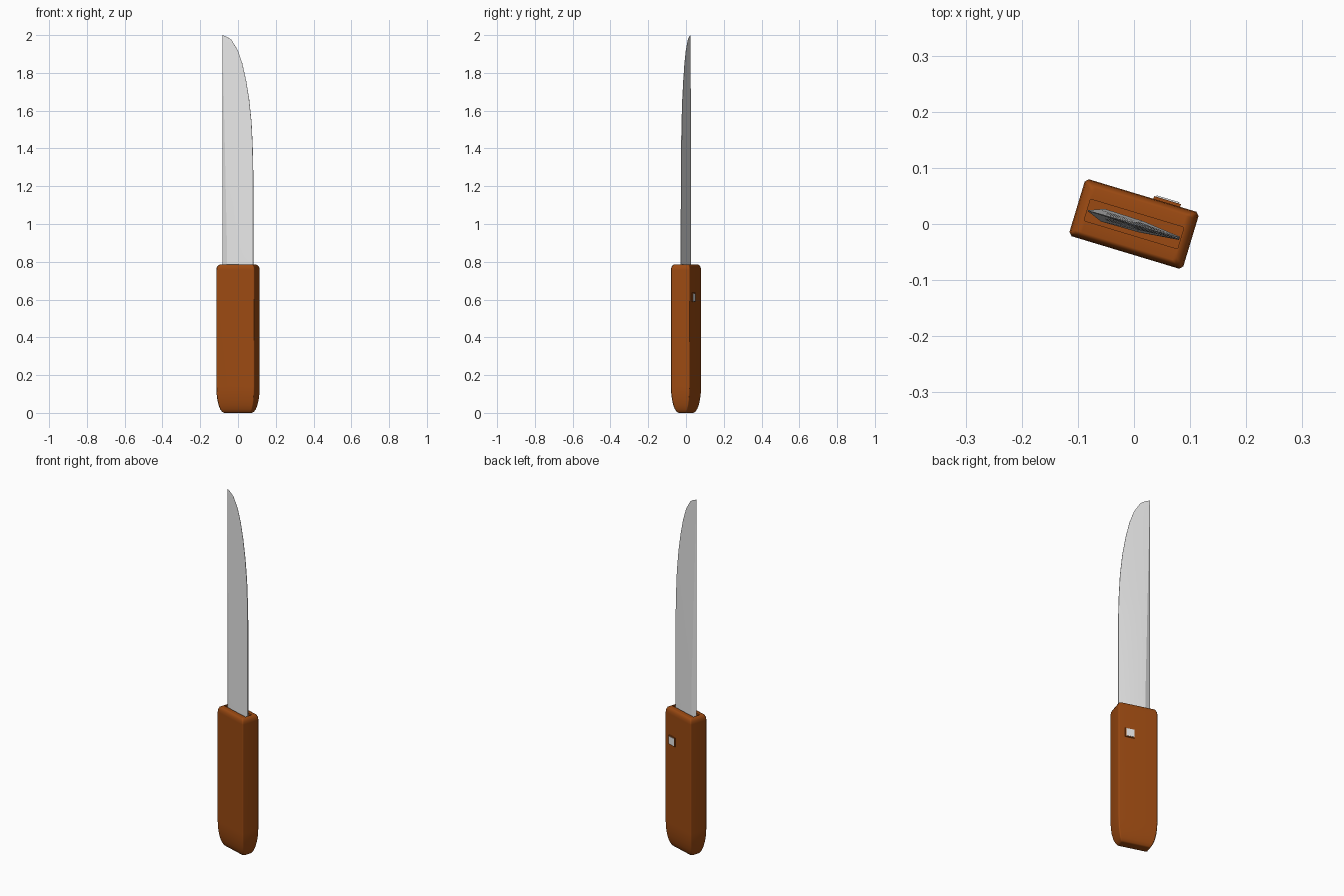
import bpy, bmesh, math

cube = bpy.data.objects.get("Cube")
if cube:
    bpy.data.objects.remove(cube, do_unlink=True)

TURN = math.radians(-16.8)   # whole knife is turned about the vertical


def make_material(name, rgb, rough):
    mat = bpy.data.materials.new(name)
    mat.use_nodes = True
    mat.diffuse_color = (*rgb, 1)
    bsdf = mat.node_tree.nodes["Principled BSDF"]
    bsdf.inputs["Base Color"].default_value = (*rgb, 1)
    bsdf.inputs["Roughness"].default_value = rough
    return mat


brown = make_material("handle brown", (0.33, 0.068, 0.006), 0.6)
steel = make_material("steel grey", (0.8, 0.8, 0.8), 0.5)


def loft(name, rings, mat, angle):
    """Skin equal-length rings of points, cap both ends, and smooth."""
    bm = bmesh.new()
    loops = [[bm.verts.new(p) for p in ring] for ring in rings]
    n = len(loops[0])
    for low, high in zip(loops, loops[1:]):
        for i in range(n):
            j = (i + 1) % n
            bm.faces.new((low[i], low[j], high[j], high[i]))
    bm.faces.new(loops[0][::-1])
    bm.faces.new(loops[-1])
    bmesh.ops.recalc_face_normals(bm, faces=bm.faces)
    mesh = bpy.data.meshes.new(name)
    bm.to_mesh(mesh)
    bm.free()
    obj = bpy.data.objects.new(name, mesh)
    bpy.context.collection.objects.link(obj)
    mesh.materials.append(mat)
    obj.rotation_euler.z = TURN
    bpy.ops.object.select_all(action="DESELECT")
    obj.select_set(True)
    bpy.context.view_layer.objects.active = obj
    bpy.ops.object.shade_smooth_by_angle(angle=math.radians(angle))
    return obj


def rounded_ring(hx, hy, z, c):
    """Rectangle with chamfered corners."""
    quarter = [(hx, hy - c), (hx - c, hy)]
    pts = quarter + [(-x, y) for x, y in quarter[::-1]]
    pts += [(-x, -y) for x, y in pts]
    return [(x, y, z) for x, y in pts]


# Handle: rounded butt, soft top rim, then down into the blade slot
FULL_X, FULL_Y, TOP = 0.106, 0.053, 0.785
rings = []
for i in range(7):
    t = math.radians(15 * i)
    rings.append(rounded_ring(0.072 + 0.034 * math.sin(t), 0.019 + 0.034 * math.sin(t),
                              0.14 * (1 - math.cos(t)), 0.006))
for i in range(4):
    t = math.radians(30 * i)
    inset = 1 - math.cos(t)
    rings.append(rounded_ring(FULL_X - 0.016 * inset, FULL_Y - 0.012 * inset,
                              TOP - 0.03 * (1 - math.sin(t)), 0.006))
rings += [rounded_ring(0.087, 0.02, z, 0.002) for z in (TOP, 0.56)]
handle = loft("handle", rings, brown, 50)
handle.modifiers.new("flat sides", "WEIGHTED_NORMAL").keep_sharp = True


# Blade: straight spine, curved cutting edge, thinning towards the tip
def blade_ring(z, edge):
    spine = -0.0865
    rise = max(0, (z - 0.9) / 1.1)
    thick = 0.011 * (1 - rise) + 0.0008
    width = edge - spine
    ridge = spine + min(0.028 * (1 - rise) + 0.001, width * 0.4)
    middle = (ridge + edge) / 2
    side = [(ridge, thick), (middle, thick * 0.9), (edge, thick * 0.25)]
    pts = [(spine, 0)] + [(x, -y) for x, y in side] + side[::-1]
    return [(x, y - 0.001, z) for x, y in pts]


outline = [(0.58, 0.085), (0.9, 0.085), (1.3, 0.084), (1.42, 0.081), (1.54, 0.075),
           (1.66, 0.062), (1.76, 0.045), (1.85, 0.024), (1.92, -0.001),
           (1.975, -0.036), (1.99, -0.06), (2.0, -0.084)]
loft("blade", [blade_ring(z, edge) for z, edge in outline], steel, 20)


# Button: brown surround and grey face on the back of the handle
def plate(name, half, y0, y1, mat):
    cx, cz = 0.045, 0.612
    corners = [(-half, -half), (half, -half), (half, half), (-half, half)]
    loft(name, [[(cx + x, y, cz + z) for x, z in corners] for y in (y0, y1)], mat, 30)


plate("button_surround", 0.025, 0.045, 0.058, brown)
plate("button", 0.021, 0.054, 0.0605, steel)
